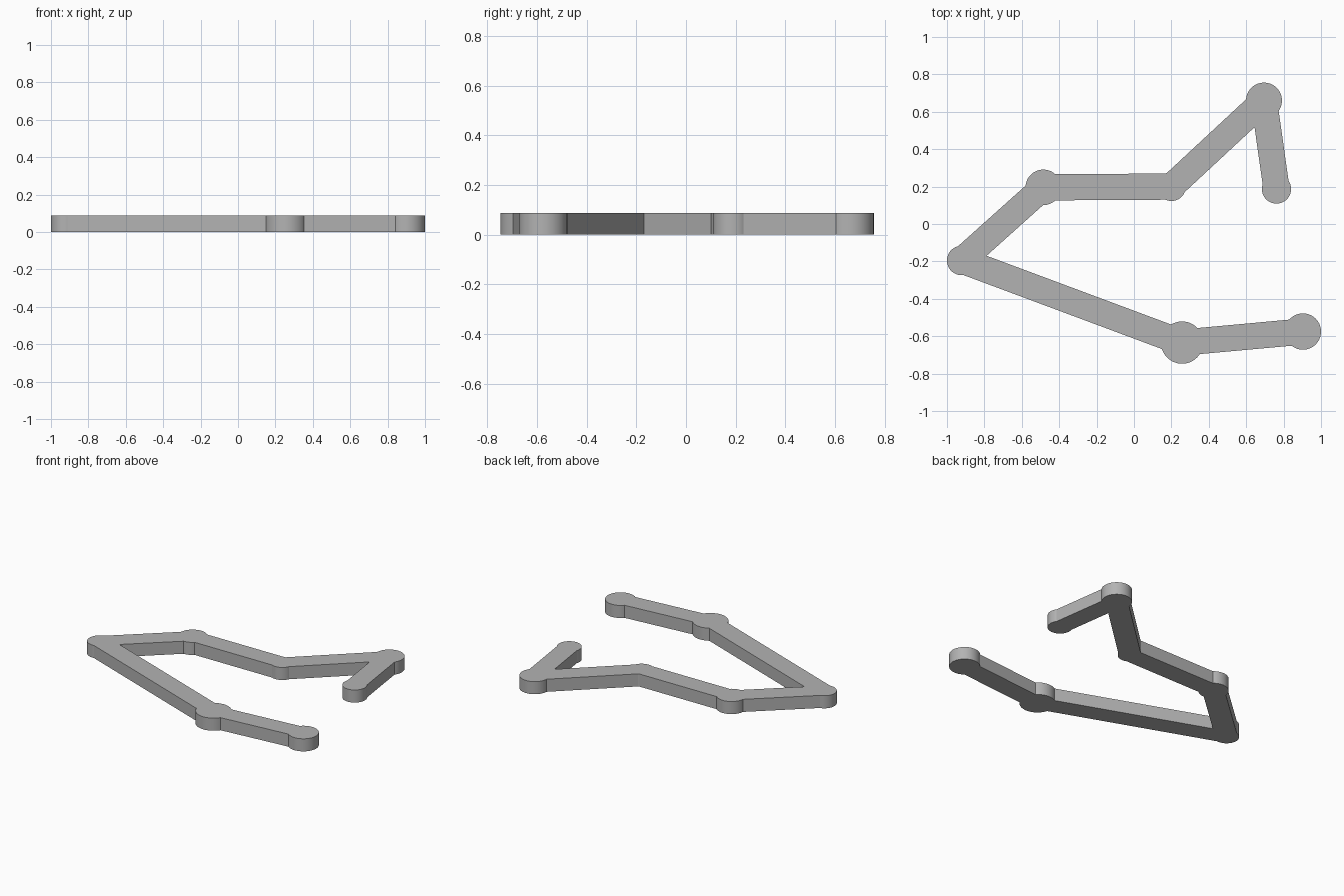
import bpy, bmesh
from math import cos, sin, tau
from mathutils import Vector
from mathutils.geometry import delaunay_2d_cdt

cube = bpy.data.objects.get("Cube")
if cube:
    bpy.data.objects.remove(cube)

THICKNESS = 0.087
HALF_WIDTH = 0.07
SEGMENTS = 64

# Pivot joints along the chain: x, y, radius
JOINTS = [
    (0.762, 0.187, 0.078),
    (0.695, 0.66, 0.096),
    (0.2, 0.2, 0.077),
    (-0.485, 0.196, 0.095),
    (-0.921, -0.195, 0.079),
    (0.257, -0.634, 0.113),
    (0.903, -0.575, 0.097),
]


def disc(x, y, r):
    return [Vector((x + r * cos(tau * i / SEGMENTS), y + r * sin(tau * i / SEGMENTS)))
            for i in range(SEGMENTS)]


def bar(a, b):
    a, b = Vector(a[:2]), Vector(b[:2])
    d = (b - a).normalized() * HALF_WIDTH
    side = Vector((-d.y, d.x))
    return [a - side, b - side, b + side, a + side]


# Merge the joint discs and straight bars into one flat outline
shapes = [disc(*j) for j in JOINTS] + [bar(a, b) for a, b in zip(JOINTS, JOINTS[1:])]
points, loops = [], []
for shape in shapes:
    loops.append(list(range(len(points), len(points) + len(shape))))
    points += shape
verts, _, faces, *_ = delaunay_2d_cdt(points, [], loops, 1, 1e-5)

bm = bmesh.new()
bverts = [bm.verts.new((v.x, v.y, 0)) for v in verts]
for f in faces:
    bm.faces.new([bverts[i] for i in f])
bmesh.ops.dissolve_edges(bm, edges=[e for e in bm.edges if len(e.link_faces) == 2],
                         use_verts=False)
bmesh.ops.delete(bm, geom=[v for v in bm.verts if not v.link_faces], context='VERTS')

# Extrude the outline into a plate
result = bmesh.ops.extrude_face_region(bm, geom=bm.faces[:], use_keep_orig=True)
top = [g for g in result["geom"] if isinstance(g, bmesh.types.BMVert)]
bmesh.ops.translate(bm, verts=top, vec=(0, 0, THICKNESS))
bmesh.ops.recalc_face_normals(bm, faces=bm.faces[:])

mesh = bpy.data.meshes.new("jointed_arm")
bm.to_mesh(mesh)
bm.free()
arm = bpy.data.objects.new("jointed_arm", mesh)
bpy.context.collection.objects.link(arm)

# Plain grey finish
grey = bpy.data.materials.new("plain grey")
grey.use_nodes = True
colour = (0.45, 0.45, 0.45, 1)
grey.diffuse_color = colour
grey.node_tree.nodes["Principled BSDF"].inputs["Base Color"].default_value = colour
mesh.materials.append(grey)

# Smooth round ends, sharp rims
bpy.ops.object.select_all(action='DESELECT')
arm.select_set(True)
bpy.context.view_layer.objects.active = arm
bpy.ops.object.shade_smooth_by_angle(angle=0.35)
